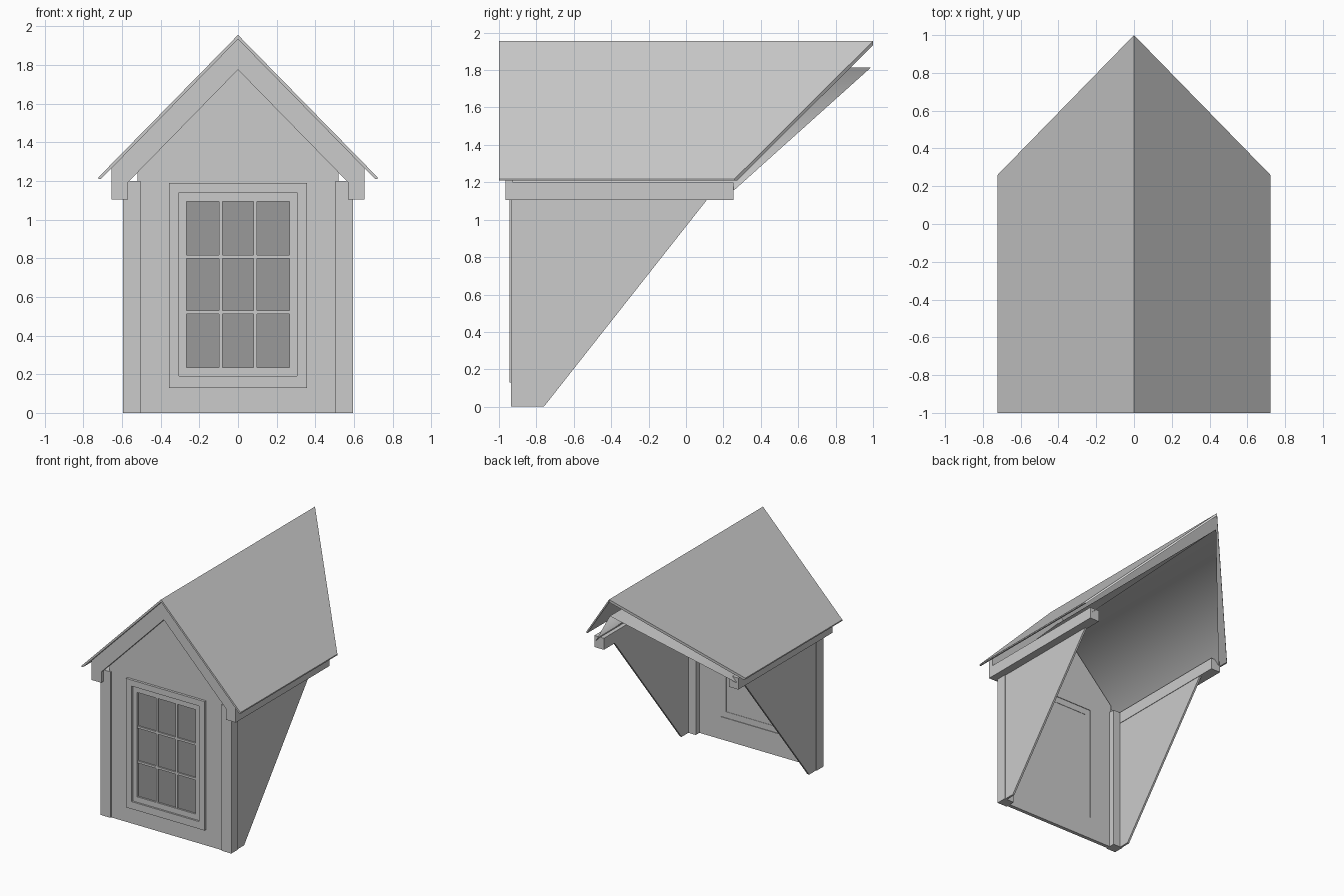
import bpy, bmesh

cube = bpy.data.objects.get("Cube")
if cube:
    bpy.data.objects.remove(cube)


def material(name, value):
    m = bpy.data.materials.new(name)
    m.use_nodes = True
    colour = (value, value, value, 1)
    m.diffuse_color = colour
    m.node_tree.nodes["Principled BSDF"].inputs["Base Color"].default_value = colour
    return m


PAINT = material("light grey paint", 0.6)
GLASS = material("dark grey glass", 0.32)


def finish(name, bm, mat):
    mesh = bpy.data.meshes.new(name)
    bmesh.ops.recalc_face_normals(bm, faces=bm.faces)
    bm.to_mesh(mesh)
    bm.free()
    mesh.materials.append(mat)
    ob = bpy.data.objects.new(name, mesh)
    bpy.context.scene.collection.objects.link(ob)
    return ob


def prism(name, loops, y0, y1, mat=PAINT, back=None):
    """Extrude an x-z outline (further loops are holes) from y0 to y1."""
    bm = bmesh.new()
    edges = []
    for loop in loops:
        vs = [bm.verts.new((x, y0, z)) for x, z in loop]
        edges += [bm.edges.new((a, b)) for a, b in zip(vs, vs[1:] + vs[:1])]
    bmesh.ops.triangle_fill(bm, edges=edges, use_beauty=True, normal=(0, -1, 0))
    out = bmesh.ops.extrude_face_region(bm, geom=bm.faces[:], use_keep_orig=True)
    for v in out["geom"]:
        if isinstance(v, bmesh.types.BMVert):
            v.co.y = back(v.co.x) if back else y1
    bmesh.ops.dissolve_limit(bm, angle_limit=0.01, verts=bm.verts[:], edges=bm.edges[:])
    return finish(name, bm, mat)


def rect(x0, x1, z0, z1):
    return [(x0, z0), (x1, z0), (x1, z1), (x0, z1)]


def box(name, x0, x1, y0, y1, z0, z1, mat=PAINT):
    return prism(name, [rect(x0, x1, z0, z1)], y0, y1, mat)


# Roof covering, its back end mitred to the main roof slope
PITCH = 1.02
W, TOP = 0.722, 1.955
EAVE = TOP - PITCH * W
T = 0.022
prism("roof", [[(0, TOP), (W, EAVE), (W, EAVE - 0.01), (W - 0.012, EAVE - 0.01),
                (0, TOP - T), (0.012 - W, EAVE - 0.01), (-W, EAVE - 0.01), (-W, EAVE)]],
      -1, 1, back=lambda x: 1 - 0.74 * abs(x) / W)

# Vaulted ceiling skin under the roof
bm = bmesh.new()
rows = []
for x, z, y in ((-0.64, 1.16, 0.26), (0, 1.815, 0.99), (0.64, 1.16, 0.26)):
    rows.append((bm.verts.new((x, -0.93, z)), bm.verts.new((x, y, z))))
for a, b in zip(rows, rows[1:]):
    bm.faces.new((a[0], b[0], b[1], a[1])).smooth = True
finish("ceiling", bm, PAINT)

# Gable board
E = 0.655
prism("gable_board", [[(0, TOP - T), (E, TOP - T - PITCH * E), (E, 1.105), (0, 1.775),
                       (-E, 1.105), (-E, TOP - T - PITCH * E)]], -0.965, -0.925)

# Front wall with window opening
prism("front_wall", [[(-0.52, 0), (0.52, 0), (0.52, 1.26), (0, 1.79), (-0.52, 1.26)],
                     rect(-0.31, 0.31, 0.185, 1.145)], -0.925, -0.895)

for side, s in (("right", -1), ("left", 1)):
    def span(a, b):
        return sorted((s * a, s * b))
    # Corner posts, eave boxes and triangular cheeks
    box(side + "_corner_post", *span(0.505, 0.594), -0.935, -0.848, 0, 1.2)
    box(side + "_eave_box", *span(0.568, E), -0.965, 0.255, 1.105, 1.2)
    bm = bmesh.new()
    x0, x1 = span(0.572, 0.588)
    face = bm.faces.new([bm.verts.new((x0, y, z)) for y, z in
                         ((-0.86, 0), (-0.76, 0), (0.115, 1.11), (-0.86, 1.11))])
    out = bmesh.ops.extrude_face_region(bm, geom=[face], use_keep_orig=True)
    bmesh.ops.translate(bm, vec=(x1 - x0, 0, 0),
                        verts=[g for g in out["geom"] if isinstance(g, bmesh.types.BMVert)])
    finish(side + "_cheek", bm, PAINT)

# Window: casing, sash, backing panel, glass and glazing bars
opening = rect(-0.266, 0.266, 0.235, 1.093)
prism("window_casing", [rect(-0.358, 0.358, 0.13, 1.19), rect(-0.306, 0.306, 0.19, 1.14)],
      -0.945, -0.92)
prism("window_sash", [rect(-0.312, 0.312, 0.182, 1.148), opening], -0.93, -0.9)
box("window_backing", -0.29, 0.29, -0.91, -0.903, 0.21, 1.12)
box("window_glass", -0.27, 0.27, -0.916, -0.91, 0.23, 1.097, GLASS)
for i in (1, 2):
    x = -0.266 + 0.532 * i / 3
    z = 0.235 + 0.858 * i / 3
    box("upright_glazing_bar", x - 0.009, x + 0.009, -0.928, -0.912, 0.235, 1.093)
    box("cross_glazing_bar", -0.266, 0.266, -0.927, -0.912, z - 0.009, z + 0.009)
